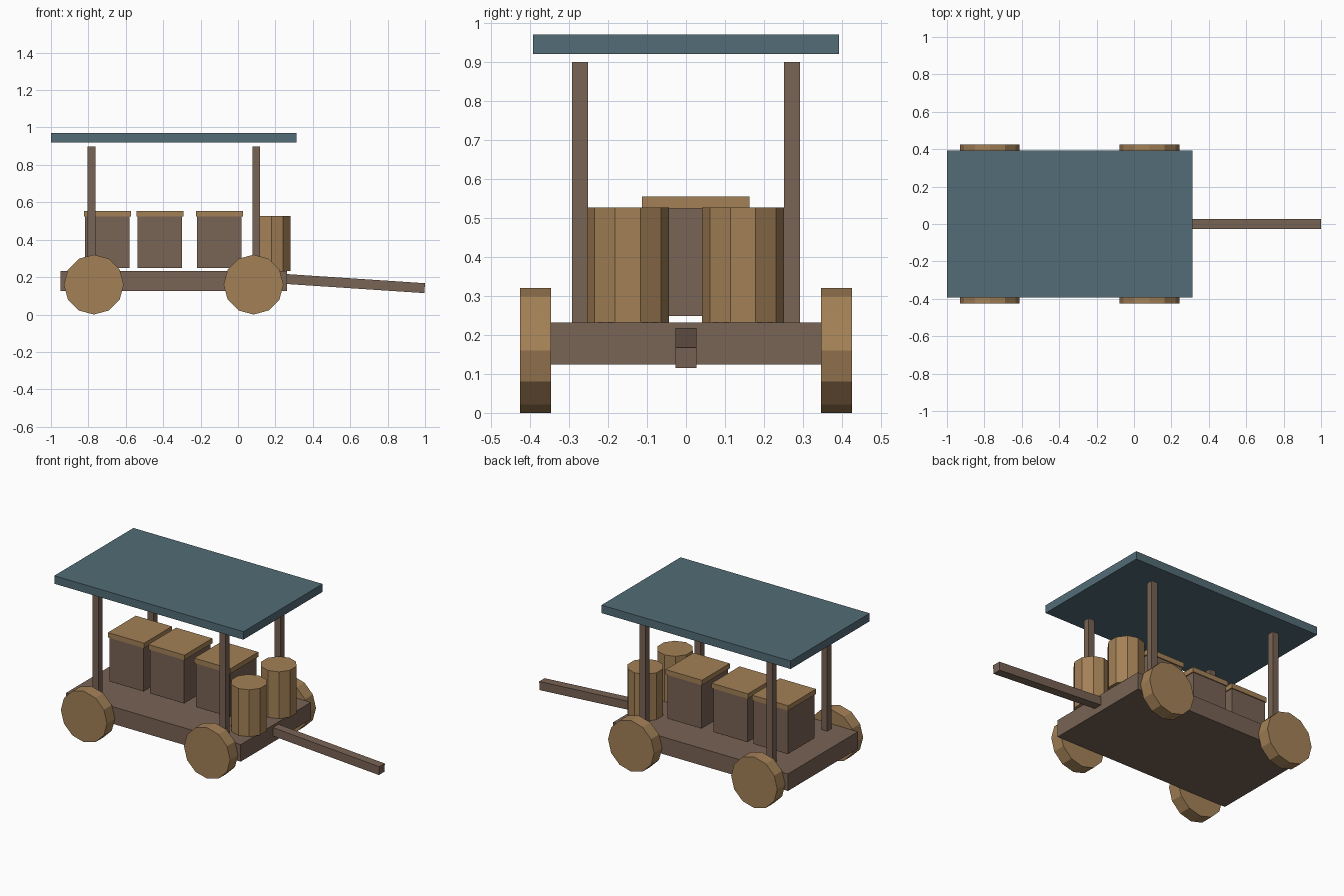
import bpy, math

if "Cube" in bpy.data.objects:
    bpy.data.objects.remove(bpy.data.objects["Cube"])


def material(name, rgb):
    m = bpy.data.materials.new(name)
    m.diffuse_color = (*rgb, 1)
    m.use_nodes = True
    m.node_tree.nodes["Principled BSDF"].inputs["Base Color"].default_value = m.diffuse_color
    return m


BROWN = material("brown_wood", (0.19, 0.125, 0.09))
TAN = material("tan_wood", (0.37, 0.22, 0.095))
BLUE = material("blue_canopy", (0.085, 0.15, 0.18))


def finish(name, mat):
    ob = bpy.context.object
    ob.name = name
    ob.data.materials.append(mat)
    return ob


def box(name, center, size, mat, rot=(0, 0, 0)):
    bpy.ops.mesh.primitive_cube_add(size=1, location=center, rotation=rot)
    bpy.context.object.scale = size
    return finish(name, mat)


def cylinder(name, center, radius, depth, sides, mat, rot=(0, 0, 0)):
    bpy.ops.mesh.primitive_cylinder_add(vertices=sides, radius=radius, depth=depth,
                                        location=center, rotation=rot)
    return finish(name, mat)


# Cart bed and flat canopy
box("cart_bed", (-0.344, 0, 0.178), (1.212, 0.694, 0.107), BROWN)
box("canopy", (-0.344, 0, 0.945), (1.312, 0.784, 0.05), BLUE)

# Wheels and canopy posts, mirrored about the bed
for end, dx in (("rear", -1), ("front", 1)):
    for side, dy in (("right", -1), ("left", 1)):
        cylinder(f"{end}_{side}_wheel", (-0.344 + dx * 0.427, dy * 0.386, 0.16),
                 0.16, 0.079, 12, TAN, (math.pi / 2, 0, 0))
        box(f"{end}_{side}_post", (-0.343 + dx * 0.44, dy * 0.272, 0.565),
            (0.041, 0.041, 0.667), BROWN)

# Row of lidded crates
for i, x in enumerate((-0.698, -0.418, -0.099)):
    box(f"crate_{i + 1}", (x, 0.025, 0.386), (0.238, 0.264, 0.276), BROWN)
    box(f"crate_lid_{i + 1}", (x, 0.025, 0.539), (0.251, 0.276, 0.031), TAN)

# Two barrels at the front
for side, y in (("right", -0.149), ("left", 0.146)):
    cylinder(f"{side}_barrel", (0.18, y, 0.379), 0.105, 0.294, 10, TAN)

# Tow bar sloping down from the bed
a = 0.066
length = 0.75
box("tow_bar", (0.998 - math.cos(a) * length / 2, 0, 0.141 + math.sin(a) * length / 2),
    (length, 0.054, 0.053), BROWN, (0, a, 0))
